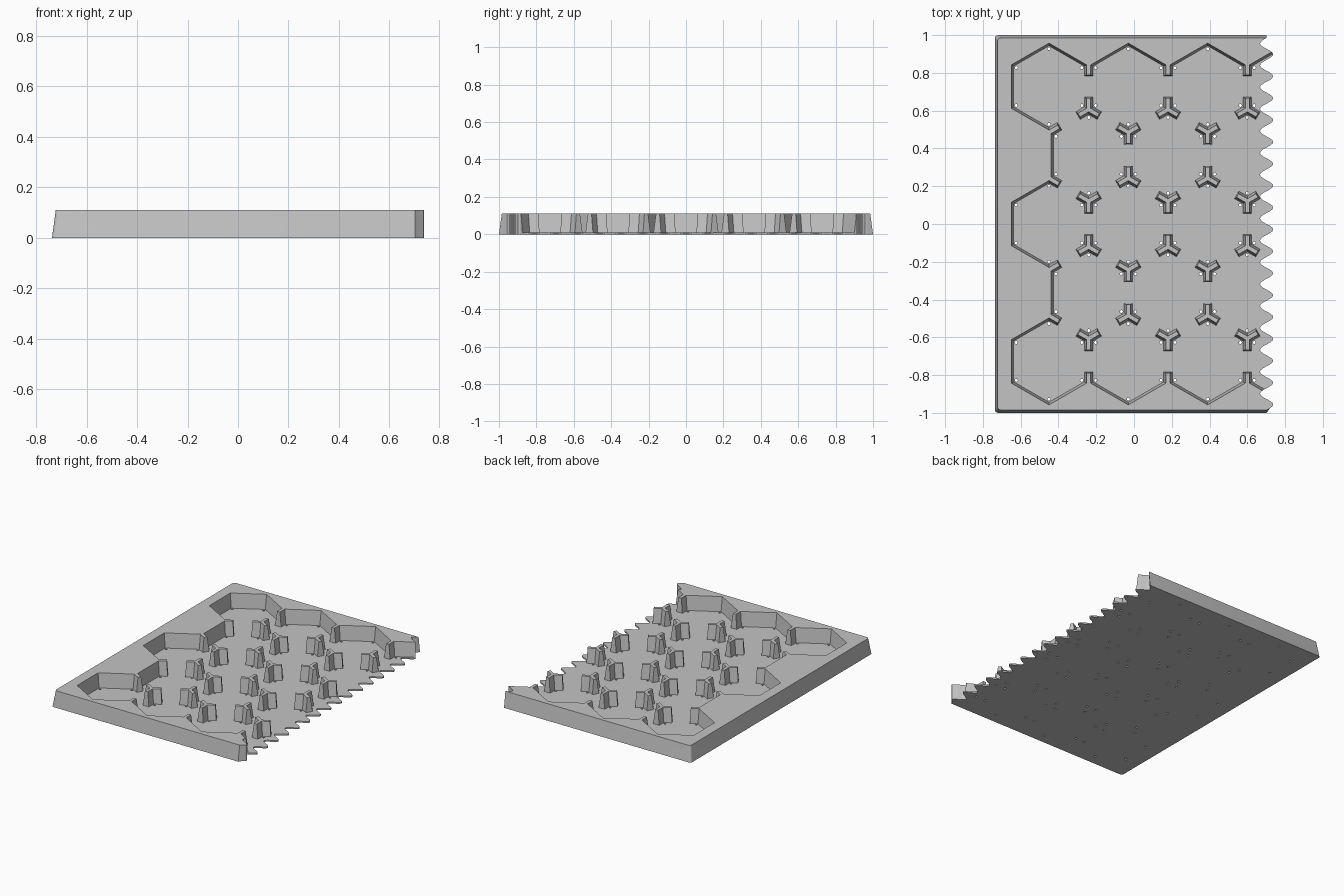
import bpy, bmesh, math
from mathutils import Vector

cube = bpy.data.objects.get("Cube")
if cube:
    bpy.data.objects.remove(cube, do_unlink=True)

HEIGHT, FLOOR, CUT_TOP = 0.11, 0.01, 0.15
PITCH = 0.42
ROW = PITCH * math.sqrt(3) / 2


def prism(bm, low, high, z0, z1):
    """Closed solid between two matching counter-clockwise outlines."""
    a = [bm.verts.new((x, y, z0)) for x, y in low]
    b = [bm.verts.new((x, y, z1)) for x, y in high]
    bm.faces.new(a[::-1])
    bm.faces.new(b)
    for i in range(len(a)):
        j = (i + 1) % len(a)
        bm.faces.new((a[i], a[j], b[j], b[i]))


def make_object(name, bm):
    bmesh.ops.recalc_face_normals(bm, faces=bm.faces)
    mesh = bpy.data.meshes.new(name)
    bm.to_mesh(mesh)
    bm.free()
    obj = bpy.data.objects.new(name, mesh)
    bpy.context.collection.objects.link(obj)
    return obj


def ngon(center, radius, sides, start=0.0):
    return [(center[0] + radius * math.cos(start + math.tau * i / sides),
             center[1] + radius * math.sin(start + math.tau * i / sides))
            for i in range(sides)]


# Tray outline: drafted on three sides, scalloped along the right edge
def outline(inset):
    left, back, r = -0.737 + inset, 1 - inset, 0.018
    waves, steps = 17, 12
    n = waves * steps
    pts = [(0.702, -back)]
    for i in range(1, n):
        t = i / n
        pts.append((0.702 + 0.035 * math.sin(math.tau * waves * t),
                    -0.985 + 1.97 * t))
    pts.append((0.702, back))
    for sy, start in ((1, math.pi / 2), (-1, math.pi)):
        for k in range(5):
            a = start + k * math.pi / 8
            pts.append((left + r + r * math.cos(a),
                        sy * (back - r) + r * math.sin(a)))
    return pts


bm = bmesh.new()
prism(bm, outline(0), outline(0.015), 0, HEIGHT)
tray = make_object("hex_pocket_tray", bm)

# Pocket centres on a staggered grid
centers = []
for row in range(-2, 3):
    odd = row % 2
    for col in range(3 if odd else 4):
        centers.append(Vector((-0.45 + PITCH * (col + odd / 2), row * ROW)))

# Hexagonal pockets with sloping walls
slope = (0.199 - 0.187) / (HEIGHT - FLOOR)
low_r = 0.187 / math.cos(math.pi / 6)
high_r = (0.187 + slope * (CUT_TOP - FLOOR)) / math.cos(math.pi / 6)
bm = bmesh.new()
for c in centers:
    prism(bm, ngon(c, low_r, 6, math.pi / 6), ngon(c, high_r, 6, math.pi / 6),
          FLOOR, CUT_TOP)
pockets = make_object("pocket_cutter", bm)

# Passages between neighbouring pockets, leaving three-armed posts
bm = bmesh.new()
for i, p in enumerate(centers):
    for q in centers[i + 1:]:
        if (q - p).length > PITCH * 1.1:
            continue
        mid, d = (p + q) / 2, (q - p).normalized()
        side = Vector((-d.y, d.x))

        def rect(w):
            return [mid + d * (0.05 * s) + side * (w * t)
                    for s, t in ((-1, -1), (1, -1), (1, 1), (-1, 1))]
        prism(bm, rect(0.056), rect(0.064), FLOOR, CUT_TOP)
passages = make_object("passage_cutter", bm)

# Small drain holes near every pocket corner
bm = bmesh.new()
for c in centers:
    for spot in ngon(c, 0.2, 6, math.pi / 6):
        if spot[0] < 0.65:
            ring = ngon(spot, 0.008, 8)
            prism(bm, ring, ring, -0.02, 0.03)
holes = make_object("drain_hole_cutter", bm)

# Carve the tray
bpy.ops.object.select_all(action='DESELECT')
bpy.context.view_layer.objects.active = tray
tray.select_set(True)
for cutter in (pockets, passages, holes):
    cutter.hide_render = True
    mod = tray.modifiers.new(cutter.name, 'BOOLEAN')
    mod.operation = 'DIFFERENCE'
    mod.solver = 'EXACT'
    mod.object = cutter
    bpy.ops.object.modifier_apply(modifier=mod.name)
    bpy.data.objects.remove(cutter, do_unlink=True)

# Single grey plastic
grey = bpy.data.materials.new("light_grey")
grey.use_nodes = True
color = (0.55, 0.55, 0.55, 1)
grey.diffuse_color = color
grey.node_tree.nodes["Principled BSDF"].inputs["Base Color"].default_value = color
tray.data.materials.clear()
tray.data.materials.append(grey)
bpy.ops.object.shade_smooth_by_angle(angle=math.radians(25))
